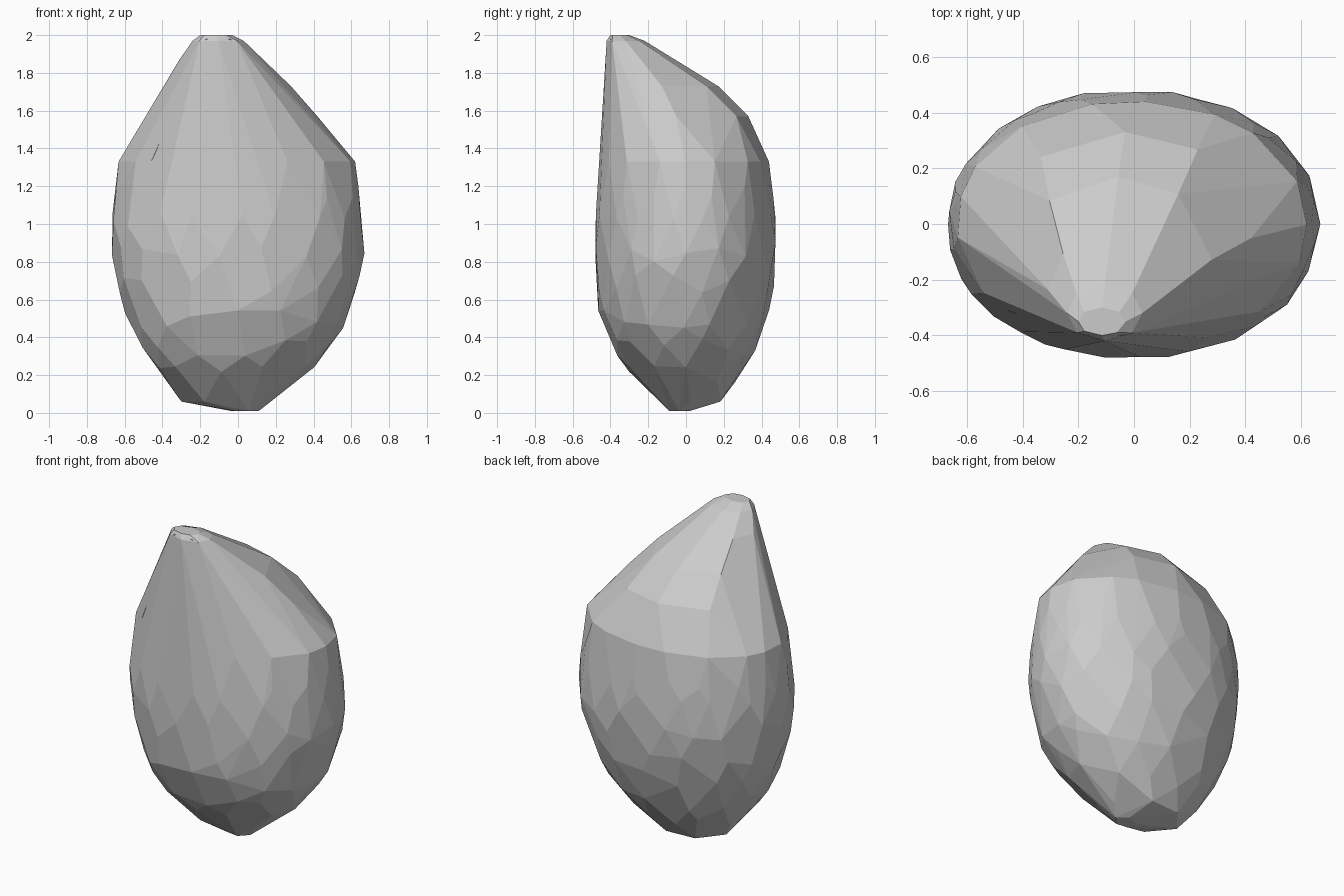
import bpy, bmesh, math, random

if "Cube" in bpy.data.objects:
    bpy.data.objects.remove(bpy.data.objects["Cube"])
random.seed(5)

# Section profile: z, x min, x max, y min, y max
PROFILE = [
    (0.01, -0.04, 0.11, -0.09, 0.02), (0.06, -0.30, 0.17, -0.14, 0.19),
    (0.20, -0.43, 0.37, -0.29, 0.29), (0.35, -0.52, 0.49, -0.40, 0.38),
    (0.50, -0.59, 0.59, -0.46, 0.43), (0.68, -0.64, 0.64, -0.48, 0.47),
    (0.85, -0.67, 0.67, -0.485, 0.485), (1.02, -0.67, 0.655, -0.48, 0.475),
    (1.18, -0.655, 0.64, -0.465, 0.46), (1.33, -0.635, 0.62, -0.445, 0.44),
    (1.57, -0.485, 0.42, -0.432, 0.33), (1.73, -0.395, 0.28, -0.425, 0.17),
    (1.87, -0.31, 0.13, -0.42, -0.05), (1.97, -0.24, 0.03, -0.42, -0.22),
    (2.00, -0.20, -0.03, -0.40, -0.30)]


def section(z):
    z = min(max(z, PROFILE[0][0]), PROFILE[-1][0])
    for a, b in zip(PROFILE, PROFILE[1:]):
        if z <= b[0]:
            t = (z - a[0]) / (b[0] - a[0])
            return [p + (q - p) * t for p, q in zip(a, b)]


def surface_point(z, angle):
    z, x0, x1, y0, y1 = section(z)
    c, s = math.cos(angle), math.sin(angle)
    return ((x0 + x1) / 2 + (x1 - x0) / 2 * math.copysign(abs(c) ** 0.95, c),
            (y0 + y1) / 2 + (y1 - y0) / 2 * math.copysign(abs(s) ** 0.95, s), z)


def add_mesh(name, bm):
    bmesh.ops.recalc_face_normals(bm, faces=bm.faces)
    mesh = bpy.data.meshes.new(name)
    bm.to_mesh(mesh)
    bm.free()
    ob = bpy.data.objects.new(name, mesh)
    bpy.context.collection.objects.link(ob)


# Faceted stone body: irregular staggered rings wrapped in a hull
bm = bmesh.new()
for i, row in enumerate(PROFILE):
    z = row[0]
    n = max(5, round(18 * (row[2] - row[1]) / 1.34))
    if z > 1.5:
        n = 8
    wobble = 0.05 if 0.15 < z < 1.25 else 0.0
    for k in range(n):
        cardinal = k * 4 % n == 0
        a = 2 * math.pi * (k + (0.5 if i % 2 and wobble else 0)) / n
        if not cardinal:
            a += random.uniform(-0.25, 0.25) * 2 * math.pi / n
        bm.verts.new(surface_point(z + random.uniform(-wobble, wobble), a))
res = bmesh.ops.convex_hull(bm, input=bm.verts[:])
loose = [v for v in bm.verts if not v.link_faces]
bmesh.ops.delete(bm, geom=loose, context='VERTS')
bmesh.ops.dissolve_limit(bm, angle_limit=math.radians(5),
                         verts=bm.verts[:], edges=bm.edges[:])
add_mesh("stone_body", bm)

# Thin pinched creases running down from the tip
for name, top, end in [
        ("left_crease", (-0.15, -0.40, 1.98), (-0.46, -0.31, 1.33)),
        ("right_crease", (-0.06, -0.40, 1.98), (0.38, -0.20, 1.57))]:
    bm = bmesh.new()
    x, y, z = top
    pts = [(x - 0.02, y, z), (x + 0.02, y, z), (x, y + 0.04, z), end]
    bmesh.ops.convex_hull(bm, input=[bm.verts.new(p) for p in pts])
    add_mesh(name, bm)
